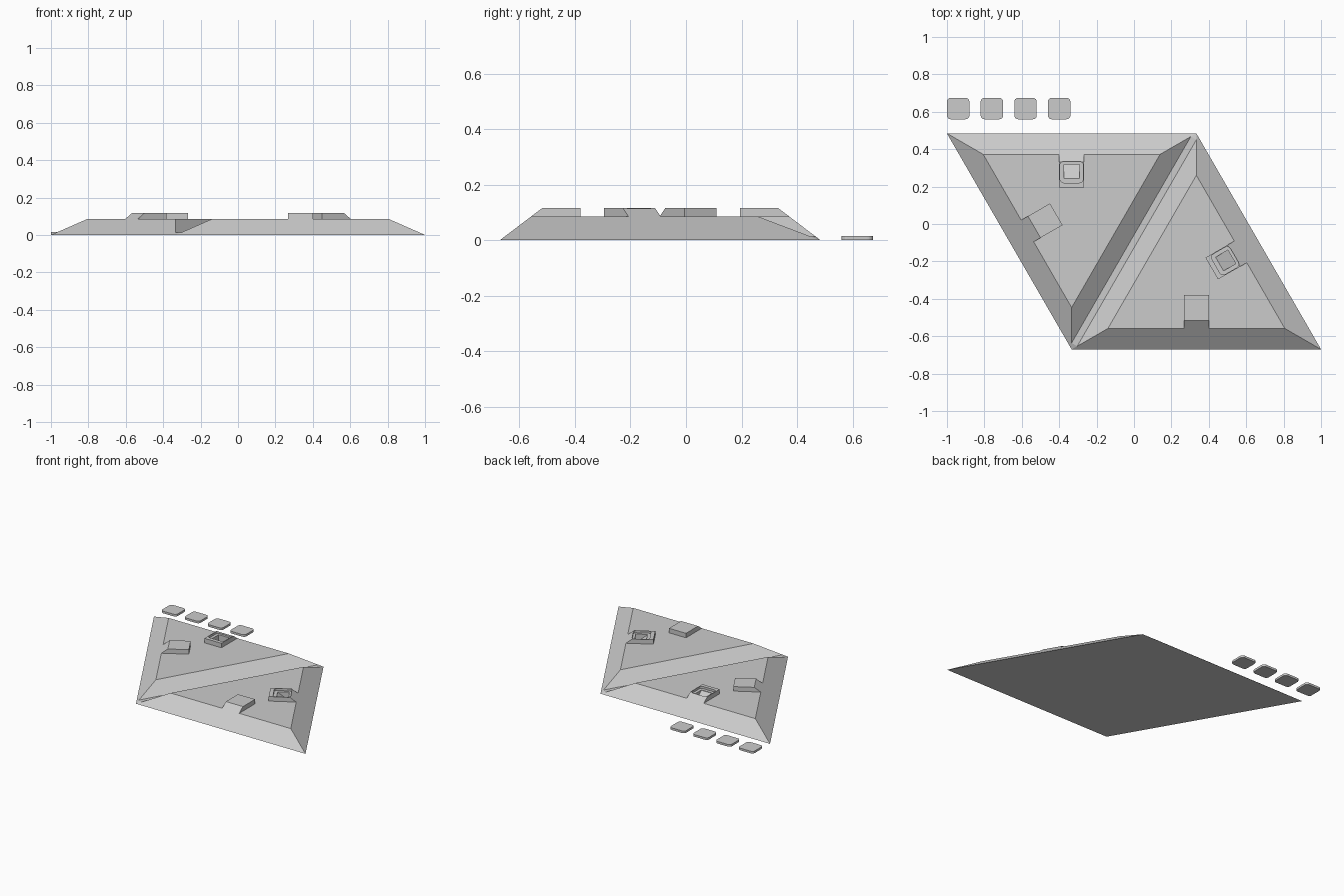
import bpy, bmesh
from math import radians, sin, cos, sqrt
from mathutils import Matrix, Vector

cube = bpy.data.objects.get("Cube")
if cube:
    bpy.data.objects.remove(cube, do_unlink=True)

grey = bpy.data.materials.new("light grey")
grey.use_nodes = True
grey.diffuse_color = (0.6, 0.6, 0.6, 1)
grey.node_tree.nodes["Principled BSDF"].inputs["Base Color"].default_value = grey.diffuse_color

BASE_R, TOP_R, TOP_Z = 0.385, 0.273, 0.085   # inradius of the bottom and top, plate height
RUN = (BASE_R - TOP_R) / TOP_Z               # slope of the bevelled sides
LOCK_Z, POCKET_Z = 0.117, 0.102


def make(name, bm):
    bmesh.ops.recalc_face_normals(bm, faces=bm.faces)
    mesh = bpy.data.meshes.new(name)
    bm.to_mesh(mesh)
    bm.free()
    mesh.materials.append(grey)
    obj = bpy.data.objects.new(name, mesh)
    bpy.context.collection.objects.link(obj)
    return obj


def prism(name, points, offset, matrix=Matrix()):
    """Extrude a closed outline by an offset."""
    bm = bmesh.new()
    face = bm.faces.new([bm.verts.new(p) for p in points])
    out = bmesh.ops.extrude_face_region(bm, geom=[face], use_keep_orig=True)
    moved = [g for g in out["geom"] if isinstance(g, bmesh.types.BMVert)]
    bmesh.ops.translate(bm, verts=moved, vec=offset)
    bm.transform(matrix)
    return make(name, bm)


def side_prism(name, profile, half, matrix):
    return prism(name, [(-half, v, z) for v, z in profile], (2 * half, 0, 0), matrix)


def rounded(hx, hy, r, cx, cy, z):
    """Outline of a rounded rectangle."""
    pts = []
    for k, (sx, sy) in enumerate([(1, 1), (-1, 1), (-1, -1), (1, -1)]):
        for i in range(5):
            a = radians(90 * k + 22.5 * i)
            pts.append((cx + sx * (hx - r) + r * cos(a), cy + sy * (hy - r) + r * sin(a), z))
    return pts


def combine(obj, tool, operation):
    mod = obj.modifiers.new(operation.title(), "BOOLEAN")
    mod.operation, mod.object, mod.solver = operation, tool, "EXACT"
    tool.hide_render = True
    bpy.context.view_layer.objects.active = obj
    bpy.ops.object.modifier_apply(modifier=mod.name)
    bpy.data.objects.remove(tool, do_unlink=True)


# Two bevelled triangular plates, each with locks on its two outer sides
def plate(name, place):
    bm = bmesh.new()
    bmesh.ops.create_cone(bm, cap_ends=True, segments=3, radius1=2 * BASE_R,
                          radius2=2 * TOP_R, depth=TOP_Z,
                          matrix=Matrix.Translation((0, 0, TOP_Z / 2)))
    # aim one corner at -y
    low = min(bm.verts, key=lambda v: (v.co.z, v.co.y))
    turn = Vector((low.co.x, low.co.y)).angle_signed(Vector((0, -1)))
    bm.transform(place @ Matrix.Rotation(-turn, 4, "Z"))
    body = make(name, bm)
    for angle in (0, 120):
        m = place @ Matrix.Rotation(radians(angle), 4, "Z")
        lock_edge = BASE_R - RUN * LOCK_Z
        lock = side_prism("lock_block", [(0.095, 0.06), (0.095, LOCK_Z), (lock_edge, LOCK_Z),
                                         (TOP_R, TOP_Z), (TOP_R, 0.06)], 0.067, m)
        combine(body, lock, "UNION")
        pocket = prism("lock_pocket", rounded(0.062, 0.057, 0.02, 0, 0.178, POCKET_Z),
                       (0, 0, 0.05), m)
        combine(body, pocket, "DIFFERENCE")
        # inner recess whose floor follows the bevelled side
        near, far = 0.143, 0.219
        drop = (far - near) / RUN
        recess = side_prism("sloped_recess", [(near, 0.099), (near, 0.13), (far, 0.13),
                                              (far, 0.099 - drop)], 0.042, m)
        combine(body, recess, "DIFFERENCE")
    return body


half_side = BASE_R * sqrt(3)
middle = Vector((0, -0.093, 0))
offset = Vector((-half_side / 2, BASE_R / 2, 0))
plate("left_plate", Matrix.Translation(middle + offset))
plate("right_plate", Matrix.Translation(middle - offset) @ Matrix.Rotation(radians(180), 4, "Z"))

# Thin hinge web filling the bottom of the groove
web_z = 0.013
web_x = web_z * RUN
web_y = half_side - web_x * sqrt(3)
bm = bmesh.new()
for s in (-1, 1):
    bm.verts.new((0, s * half_side, 0))
    for t in (-1, 1):
        bm.verts.new((t * web_x, s * web_y, web_z))
bmesh.ops.convex_hull(bm, input=bm.verts)
bmesh.ops.dissolve_limit(bm, angle_limit=0.01, verts=bm.verts, edges=bm.edges)
bm.transform(Matrix.Translation(middle) @ Matrix.Rotation(radians(-30), 4, "Z"))
make("hinge_web", bm)

# Loose covers that fit the lock pockets
for i in range(4):
    prism(f"pocket_cover_{i + 1}", rounded(0.06, 0.057, 0.02, -0.94 + 0.18 * i, 0.617, 0),
          (0, 0, 0.015))
